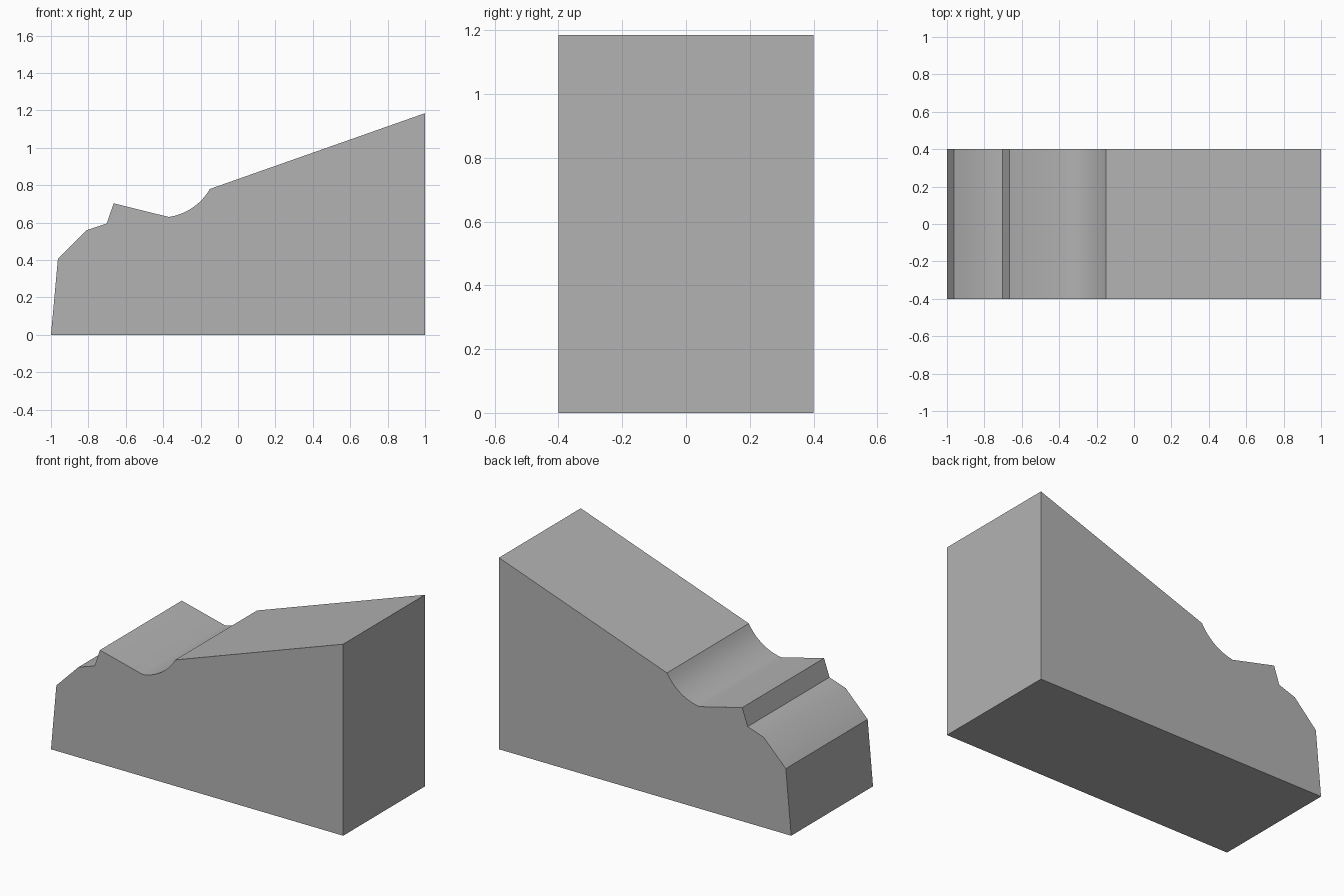
import bpy
import bmesh
from math import sin, cos, radians
from mathutils import Vector

if "Cube" in bpy.data.objects:
    bpy.data.objects.remove(bpy.data.objects["Cube"], do_unlink=True)

HALF_DEPTH = 0.4


def arc(start, end, half_angle, steps):
    """Points of a hollow arc between two profile corners, ends included."""
    a, b = Vector(start), Vector(end)
    half = (b - a) / 2
    side = Vector((-half.y, half.x))
    t = radians(half_angle)
    centre = (a + b) / 2 + side * cos(t) / sin(t)
    points = []
    for i in range(steps + 1):
        u = t * (2 * i / steps - 1)
        points.append(centre + (half * sin(u) - side * cos(u)) / sin(t))
    return points


# Side profile: base, tall end, long slope, hollow, raised lip, stepped nose
profile = [(-1, 0), (1, 0), (1, 1.185)]
profile += reversed(arc((-0.37, 0.63), (-0.15, 0.78), 26, 10))
profile += [(-0.665, 0.703), (-0.702, 0.595), (-0.812, 0.558), (-0.963, 0.405)]

# Extrude the profile through the depth
bm = bmesh.new()
front = bm.faces.new([bm.verts.new((x, -HALF_DEPTH, z)) for x, z in profile])
result = bmesh.ops.extrude_face_region(bm, geom=[front], use_keep_orig=True)
back = [v for v in result["geom"] if isinstance(v, bmesh.types.BMVert)]
bmesh.ops.translate(bm, verts=back, vec=(0, 2 * HALF_DEPTH, 0))
bmesh.ops.recalc_face_normals(bm, faces=bm.faces)
mesh = bpy.data.meshes.new("sloped_block")
bm.to_mesh(mesh)
bm.free()

block = bpy.data.objects.new("sloped_block", mesh)
bpy.context.collection.objects.link(block)

# Plain grey finish
grey = bpy.data.materials.new("grey")
grey.use_nodes = True
colour = (0.45, 0.45, 0.45, 1)
grey.diffuse_color = colour
grey.node_tree.nodes["Principled BSDF"].inputs["Base Color"].default_value = colour
mesh.materials.append(grey)

# Smooth the hollow and nose, keep the corners sharp
bpy.ops.object.select_all(action="DESELECT")
block.select_set(True)
bpy.context.view_layer.objects.active = block
bpy.ops.object.shade_smooth_by_angle(angle=radians(30))
